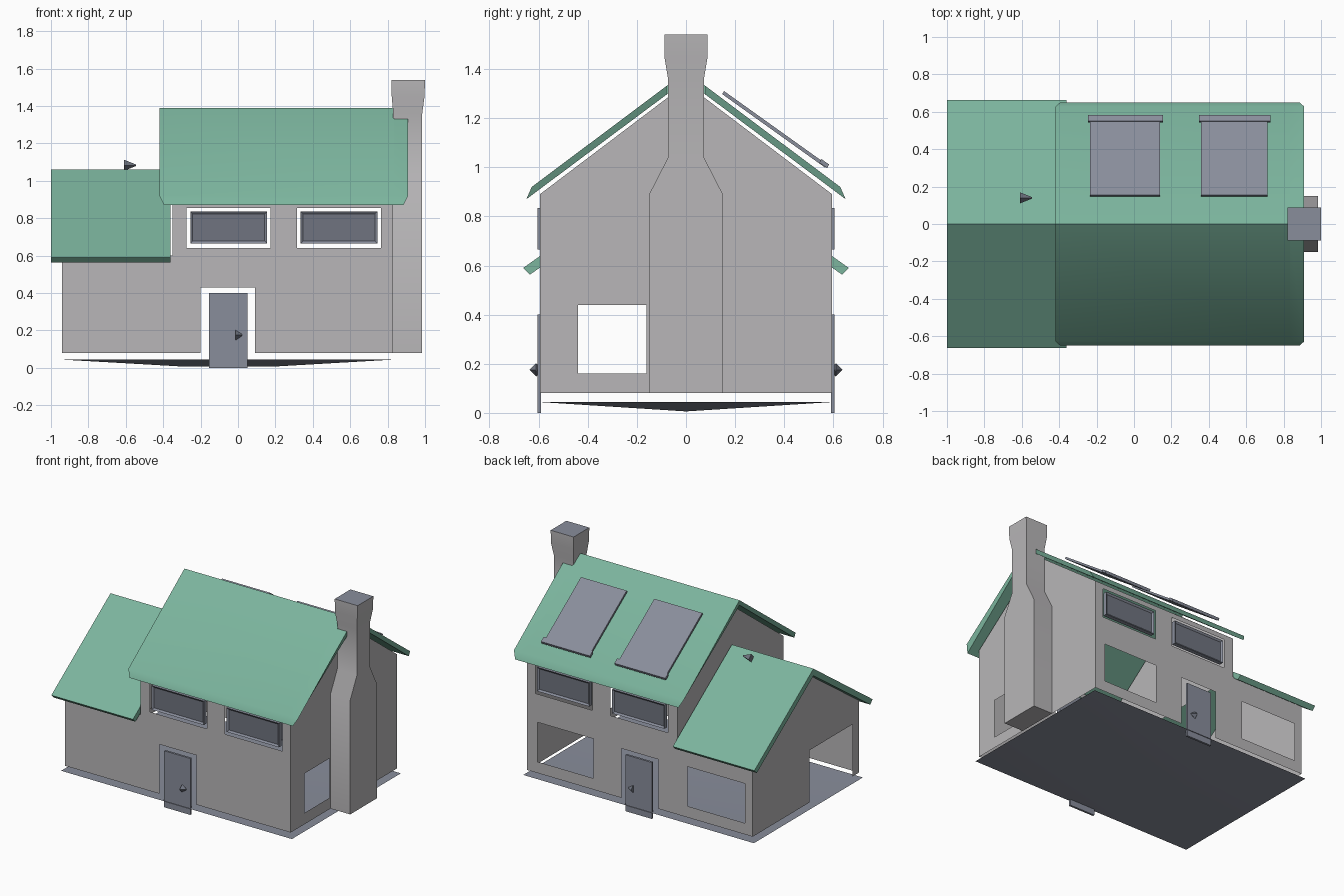
import bpy, bmesh, math
from mathutils import Vector, Matrix

cube = bpy.data.objects.get("Cube")
if cube:
    bpy.data.objects.remove(cube, do_unlink=True)


def material(name, rgb):
    m = bpy.data.materials.new(name)
    m.use_nodes = True
    m.diffuse_color = (*rgb, 1)
    m.node_tree.nodes["Principled BSDF"].inputs["Base Color"].default_value = (*rgb, 1)
    return m


PLASTER = material("grey plaster", (0.48, 0.47, 0.48))
GREEN = material("green roofing", (0.20, 0.46, 0.34))
SLATE = material("blue grey", (0.25, 0.27, 0.33))
GLASS = material("dark glass", (0.16, 0.175, 0.215))


def finish(name, bm, mats, recalc=True):
    if recalc:
        bmesh.ops.recalc_face_normals(bm, faces=bm.faces[:])
    mesh = bpy.data.meshes.new(name)
    bm.to_mesh(mesh)
    bm.free()
    for m in mats:
        mesh.materials.append(m)
    ob = bpy.data.objects.new(name, mesh)
    bpy.context.collection.objects.link(ob)
    bpy.ops.object.select_all(action='DESELECT')
    ob.select_set(True)
    bpy.context.view_layer.objects.active = ob
    bpy.ops.object.shade_smooth_by_angle(angle=math.radians(35))
    return ob


def loft(bm, rings):
    """Join closed rings of points and cap both ends; returns the end cap."""
    loops = [[bm.verts.new(p) for p in ring] for ring in rings]
    n = len(loops[0])
    for a, b in zip(loops, loops[1:]):
        for i in range(n):
            j = (i + 1) % n
            bm.faces.new((a[i], a[j], b[j], b[i]))
    bm.faces.new(loops[0][::-1])
    return bm.faces.new(loops[-1])


def prism(bm, profile, x0, x1):
    """Extrude a (y, z) profile along x."""
    return loft(bm, [[(x, y, z) for y, z in profile] for x in (x0, x1)])


def box_profile(y0, y1, z0, z1):
    return [(y0, z0), (y1, z0), (y1, z1), (y0, z1)]


def wall(name, place, outward, rect, holes=(), apex=None):
    """Flat wall with rectangular openings and an optional gable top."""
    u0, u1, v0, v1 = rect
    bm = bmesh.new()
    us = sorted({u0, u1, *[h[i] for h in holes for i in (0, 1)]})
    vs = sorted({v0, v1, *[h[i] for h in holes for i in (2, 3)]})
    for a, b in zip(us, us[1:]):
        for c, d in zip(vs, vs[1:]):
            um, vm = (a + b) / 2, (c + d) / 2
            if any(h[0] < um < h[1] and h[2] < vm < h[3] for h in holes):
                continue
            bm.faces.new([bm.verts.new(place(*p)) for p in ((a, c), (b, c), (b, d), (a, d))])
    if apex:
        pts = ((u0, v1), (u1, v1), ((u0 + u1) / 2, apex))
        bm.faces.new([bm.verts.new(place(*p)) for p in pts])
    bmesh.ops.remove_doubles(bm, verts=bm.verts[:], dist=0.0005)
    bm.normal_update()
    for f in bm.faces:
        if f.normal.dot(Vector(outward)) < 0:
            f.normal_flip()
    finish(name, bm, [PLASTER], recalc=False)


# Long walls
DOORWAY = (-0.20, 0.09, 0.08, 0.43)
WINDOWS = (-0.255, 0.335)
WIN_W = 0.41
upper_holes = [(x - 0.02, x + WIN_W + 0.02, 0.64, 0.855) for x in WINDOWS]
back_holes = [(-0.88, -0.43, 0.16, 0.44), (0.31, 0.75, 0.16, 0.44)]
for side, s in (("front", -1), ("back", 1)):
    def place(u, v, s=s):
        return (u, s * 0.595, v)
    lower = [DOORWAY] + (back_holes if s > 0 else [])
    wall(side + "_lower_wall", place, (0, s, 0), (-0.94, 0.83, 0.08, 0.6), lower)
    wall(side + "_upper_wall", place, (0, s, 0), (-0.35, 0.83, 0.6, 0.89), upper_holes)

# Gable walls
for name, x, out, bottom, eave, apex, holes in (
        ("right_gable_wall", 0.83, 1, 0.08, 0.89, 1.34, [(-0.44, -0.16, 0.16, 0.44)]),
        ("main_left_gable", -0.35, -1, 0.6, 0.89, 1.34, []),
        ("wing_gable_wall", -0.94, -1, 0.08, 0.61, 1.01, [(-0.52, -0.04, 0.08, 0.45)])):
    wall(name, lambda u, v, x=x: (x, u, v), (out, 0, 0),
         (-0.595, 0.595, bottom, eave), holes, apex)


# Roofs: sloping slabs mirrored about the ridge
def slope_profile(s, y_in, ridge_out, eave_out, ridge_in, eave_in):
    def at(ridge, eave):
        y, z = eave
        return (s * y_in, ridge + (z - ridge) * y_in / y)
    return [at(ridge_out, eave_out), (s * eave_out[0], eave_out[1]),
            (s * eave_in[0], eave_in[1]), at(ridge_in, eave_in)]


main = (1.39, (0.628, 0.92), 1.355, (0.65, 0.87))
wing = (1.06, (0.663, 0.59), 1.01, (0.635, 0.563))
bm = bmesh.new()
for s in (-1, 1):
    prism(bm, slope_profile(s, 0, *main), -0.42, 0.835)
    prism(bm, slope_profile(s, 0.08, *main), 0.835, 0.91)
for v in bm.verts:
    if v.co.z < 0.9 and (v.co.x < -0.4 or v.co.x > 0.9):
        v.co.x -= math.copysign(0.025, v.co.x)
finish("main_roof", bm, [GREEN])
bm = bmesh.new()
for s in (-1, 1):
    prism(bm, slope_profile(s, 0, *wing), -1.0, -0.36)
finish("wing_roof", bm, [GREEN])

# Chimney with shoulders and a flared top
bm = bmesh.new()
rings = []
for z, x0, x1, y in ((0.08, 0.83, 0.985, 0.15), (0.89, 0.83, 0.985, 0.15),
                     (1.04, 0.83, 0.985, 0.073), (1.36, 0.83, 0.985, 0.073),
                     (1.45, 0.822, 0.997, 0.088), (1.54, 0.82, 1.0, 0.088)):
    rings.append([(x0, -y, z), (x1, -y, z), (x1, y, z), (x0, y, z)])
loft(bm, rings).material_index = 1
finish("chimney", bm, [PLASTER, SLATE])

# Floor sheet dipping toward a line in the middle
bm = bmesh.new()
a, b, c, d = [bm.verts.new((x, y, 0.045)) for x, y in
              ((-0.96, -0.61), (0.85, -0.61), (0.85, 0.61), (-0.96, 0.61))]
e, f = [bm.verts.new((x, 0, 0.006)) for x in (-0.28, 0.18)]
for loop in ((a, b, f, e), (b, c, f), (c, d, e, f), (d, a, e)):
    bm.faces.new(loop)
finish("floor", bm, [SLATE])


def knob(name, location, axis, radius, length):
    bm = bmesh.new()
    turn = Vector((0, 0, 1)).rotation_difference(Vector(axis)).to_matrix().to_4x4()
    bmesh.ops.create_cone(bm, cap_ends=True, segments=4, radius1=radius, radius2=0.004,
                          depth=length, matrix=Matrix.Translation(location) @ turn)
    finish(name, bm, [GLASS])


# Doors, handles and upper windows on both long sides
for side, s in (("front", -1), ("back", 1)):
    bm = bmesh.new()
    prism(bm, box_profile(s * 0.59, s * 0.605, 0, 0.40), -0.155, 0.05)
    finish(side + "_door", bm, [SLATE])
    knob(side + "_door_handle", (0.005, s * 0.61, 0.175), (1, 0, 0), 0.027, 0.035)
    for i, x in enumerate(WINDOWS):
        bm = bmesh.new()
        prism(bm, box_profile(s * 0.575, s * 0.605, 0.665, 0.835), x, x + WIN_W)
        bmesh.ops.recalc_face_normals(bm, faces=bm.faces[:])
        pane = [f for f in bm.faces if f.normal.y * s > 0.9]
        bmesh.ops.inset_region(bm, faces=pane, thickness=0.018, depth=-0.01)
        pane[0].material_index = 1
        finish(f"{side}_window_{i + 1}", bm, [SLATE, GLASS])

# Skylights raised above the back slope
for i, (x0, x1) in enumerate(((-0.235, 0.14), (0.357, 0.715))):
    bm = bmesh.new()
    prism(bm, [(0.155, 1.31), (0.575, 1.01), (0.567, 0.998), (0.147, 1.298)], x0, x1)
    prism(bm, [(0.55, 1.034), (0.582, 1.012), (0.575, 0.996), (0.543, 1.018)],
          x0 - 0.01, x1 + 0.015)
    finish(f"skylight_{i + 1}", bm, [SLATE])

# Small vent over the wing roof
knob("roof_vent", (-0.578, 0.14, 1.083), (1, 0, 0), 0.03, 0.065)
